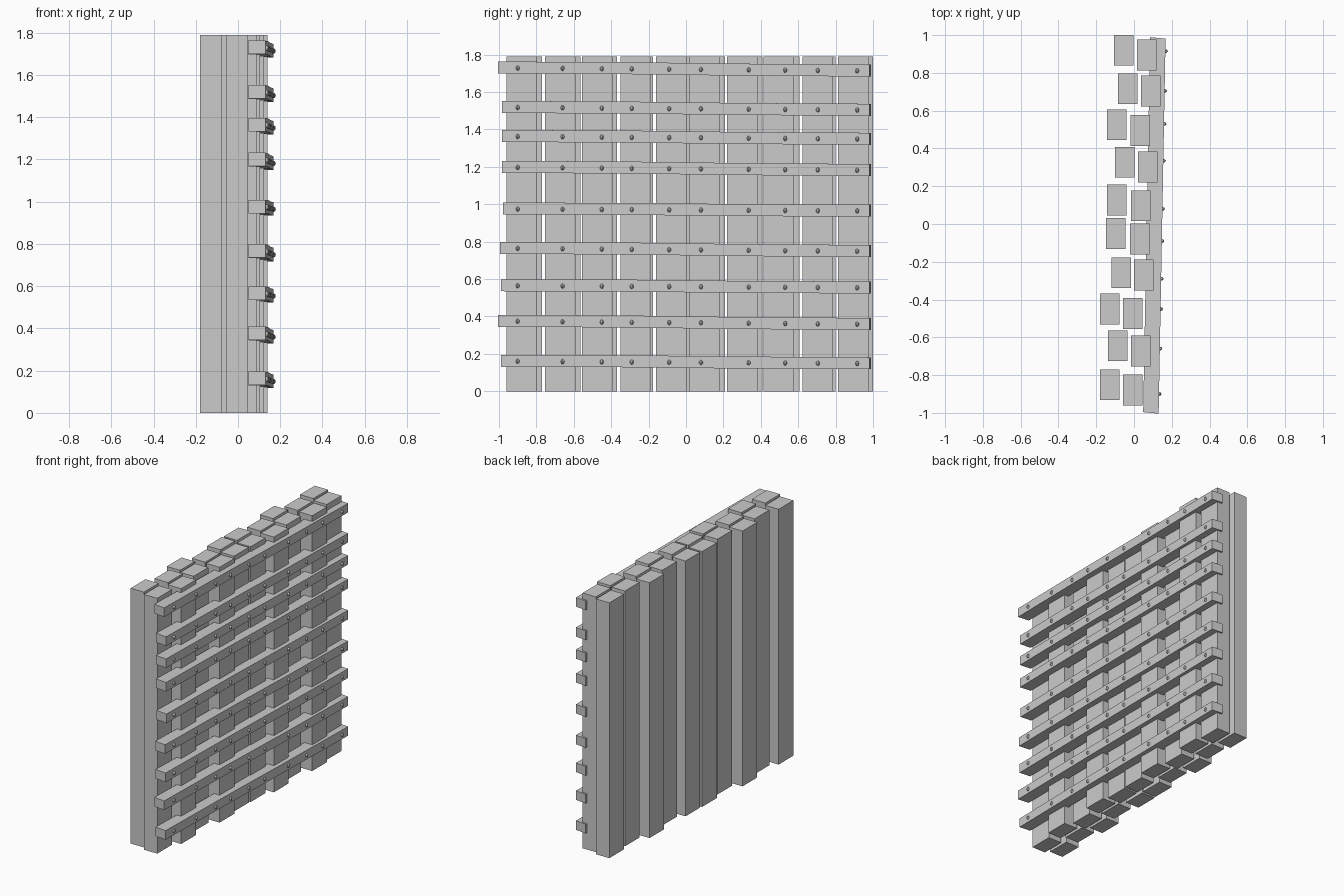
import bpy, bmesh, math
from mathutils import Matrix

if "Cube" in bpy.data.objects:
    bpy.data.objects.remove(bpy.data.objects["Cube"])

HEIGHT = 1.79


def new_object(name, bm):
    bmesh.ops.recalc_face_normals(bm, faces=bm.faces)
    mesh = bpy.data.meshes.new(name)
    bm.to_mesh(mesh)
    bm.free()
    ob = bpy.data.objects.new(name, mesh)
    bpy.context.collection.objects.link(ob)
    return ob


# upright posts: (left x, lower y), two staggered rows
def post(name, x, y, w=0.103, d=0.163):
    bm = bmesh.new()
    m = Matrix.Translation((x + w / 2, y + d / 2, HEIGHT / 2)) @ Matrix.Diagonal((w, d, HEIGHT, 1))
    bmesh.ops.create_cube(bm, size=1, matrix=m)
    new_object(name, bm)


back_row = [(-.106, .838), (-.085, .635), (-.142, .444), (-.1, .245), (-.142, .045),
            (-.147, -.132), (-.12, -.34), (-.18, -.532), (-.138, -.726), (-.18, -.932)]
front_row = [(.016, .813), (.037, .622), (-.018, .414), (.021, .22), (-.016, .015),
             (-.021, -.161), (0, -.351), (-.058, -.556), (-.016, -.754), (-.057, -.96)]
for i, (x, y) in enumerate(back_row):
    post(f"back_post_{i + 1}", x, y)
for i, (x, y) in enumerate(front_row):
    post(f"front_post_{i + 1}", x, y)


# centre line of the slats: slightly skewed across the posts
def slat_x(y):
    return 0.108 + 0.0185 * y


# cross slats: (start y, z at the -y end, z at the +y end)
slats = [(-.985, .163, .15), (-1.0, .377, .36), (-.985, .567, .555), (-.99, .767, .75),
         (-.975, .977, .966), (-.98, 1.2, 1.183), (-.98, 1.365, 1.35), (-.98, 1.52, 1.505),
         (-1.0, 1.731, 1.715)]
nail_y = [-.9, -.66, -.45, -.29, -.09, .08, .335, .53, .705, .915]
T, H = 0.041, 0.032
for i, (y0, z0, z1) in enumerate(slats):
    bm = bmesh.new()
    rings = []
    for k, t in enumerate((0, .35, .65, 1)):
        y = y0 + (0.985 - y0) * t
        z = z0 + (z1 - z0) * t + (0, .002, -.001, 0)[k]
        skew = 0.004 if k in (0, 3) else 0
        rings.append([bm.verts.new((slat_x(y) + sx * T, y - sx * skew, z + sz * H))
                      for sx, sz in ((-1, -1), (1, -1), (1, 1), (-1, 1))])
    for a, b in zip(rings, rings[1:]):
        for j in range(4):
            bm.faces.new((a[j], a[(j + 1) % 4], b[(j + 1) % 4], b[j]))
    bm.faces.new(rings[0])
    bm.faces.new(rings[-1])
    new_object(f"slat_{i + 1}", bm)

    # rounded nail heads, one over each post
    bm = bmesh.new()
    for y in nail_y:
        z = z0 + (z1 - z0) * (y + 1) / 2 - 0.002
        m = Matrix.Translation((slat_x(y) + T, y, z)) @ Matrix.Diagonal((.013, .01, .013, 1))
        bmesh.ops.create_uvsphere(bm, u_segments=8, v_segments=6, radius=1, matrix=m)
    new_object(f"nail_heads_{i + 1}", bm)
